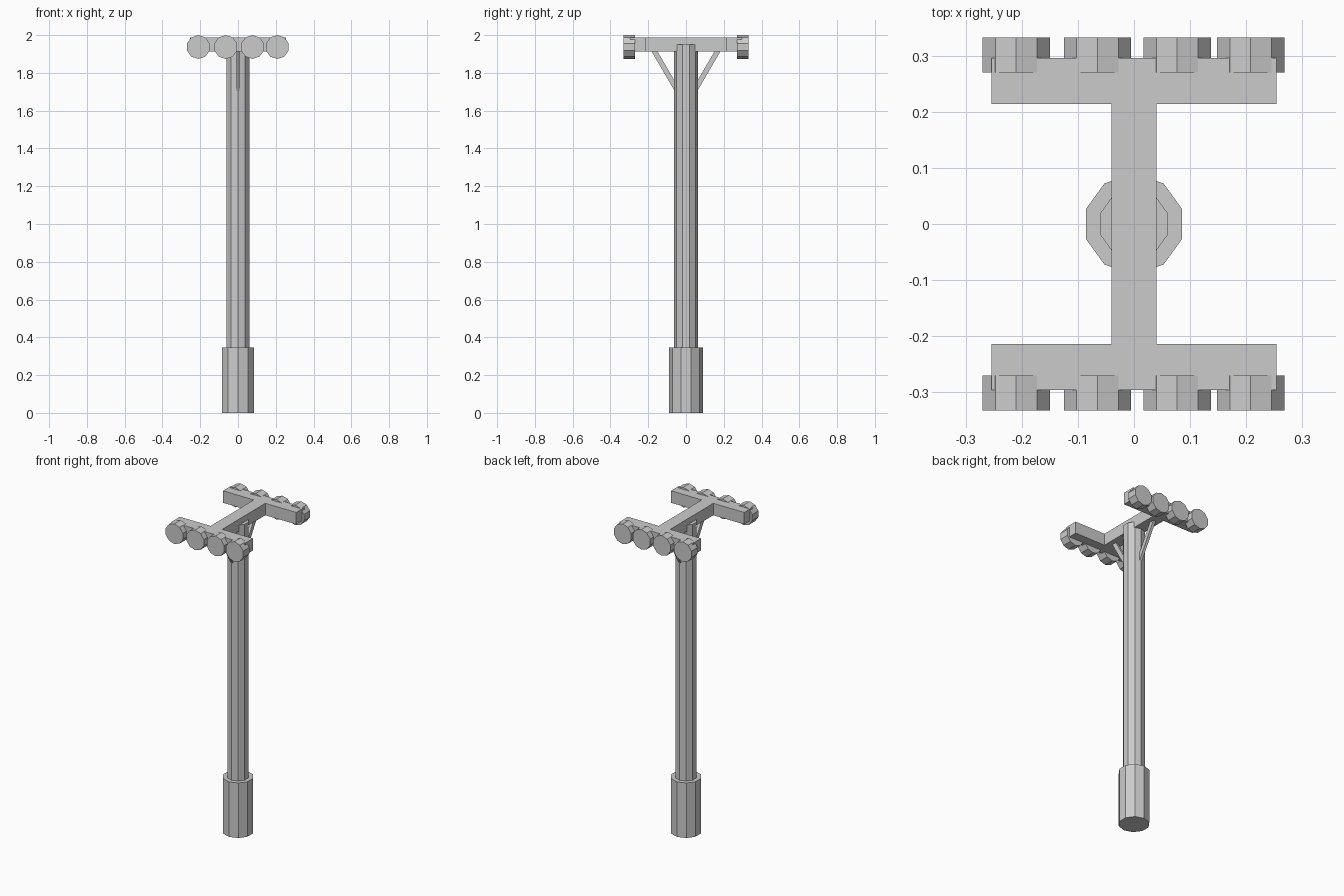
import bpy, bmesh, math
from mathutils import Matrix, Vector

if "Cube" in bpy.data.objects:
    bpy.data.objects.remove(bpy.data.objects["Cube"])


def finish(name, bm):
    bmesh.ops.recalc_face_normals(bm, faces=bm.faces)
    mesh = bpy.data.meshes.new(name)
    bm.to_mesh(mesh)
    bm.free()
    obj = bpy.data.objects.new(name, mesh)
    bpy.context.collection.objects.link(obj)
    return obj


def decagon_prism(name, radius, length, matrix):
    """Ten-sided prism from local z = 0 to length, one corner on local +y."""
    bm = bmesh.new()
    ring = [bm.verts.new((radius * math.cos(math.radians(18 + 36 * i)),
                          radius * math.sin(math.radians(18 + 36 * i)), 0))
            for i in range(10)]
    face = bm.faces.new(ring)
    ext = bmesh.ops.extrude_face_region(bm, geom=[face], use_keep_orig=True)
    top = [v for v in ext["geom"] if isinstance(v, bmesh.types.BMVert)]
    bmesh.ops.translate(bm, verts=top, vec=(0, 0, length))
    bm.transform(matrix)
    return finish(name, bm)


def box(name, size, centre, rot_x=0.0):
    bm = bmesh.new()
    bmesh.ops.create_cube(bm, size=1)
    bm.transform(Matrix.Translation(centre) @ Matrix.Rotation(rot_x, 4, 'X')
                 @ Matrix.Diagonal((*size, 1)))
    return finish(name, bm)


# Base sleeve and pole
decagon_prism("base_sleeve", 0.0895, 0.345, Matrix.Identity(4))
decagon_prism("pole", 0.063, 1.61, Matrix.Translation((0, 0, 0.34)))

# Arm running front to back across the pole top
BAR_Z, BAR_H = 1.95, 0.075
box("top_arm", (0.08, 0.428, BAR_H), (0, 0, BAR_Z))

for side, label in ((-1, "front"), (1, "back")):
    # Crossbar carrying the lamps
    box(label + "_crossbar", (0.508, 0.082, BAR_H), (0, side * 0.2545, BAR_Z))

    # Diagonal brace from pole to arm
    low, high = Vector((0, side * 0.045, 1.705)), Vector((0, side * 0.176, 1.93))
    d = high - low
    box(label + "_brace", (0.017, 0.027, d.length), (low + high) / 2,
        -math.atan2(d.y, d.z))

    # Four round lamps
    for i, x in enumerate((-0.21, -0.065, 0.077, 0.208)):
        y = 0.27 if side > 0 else -0.332
        decagon_prism(f"{label}_lamp_{i + 1}", 0.063, 0.062,
                      Matrix.Translation((x, y + 0.062, 1.937))
                      @ Matrix.Rotation(math.pi / 2, 4, 'X'))
